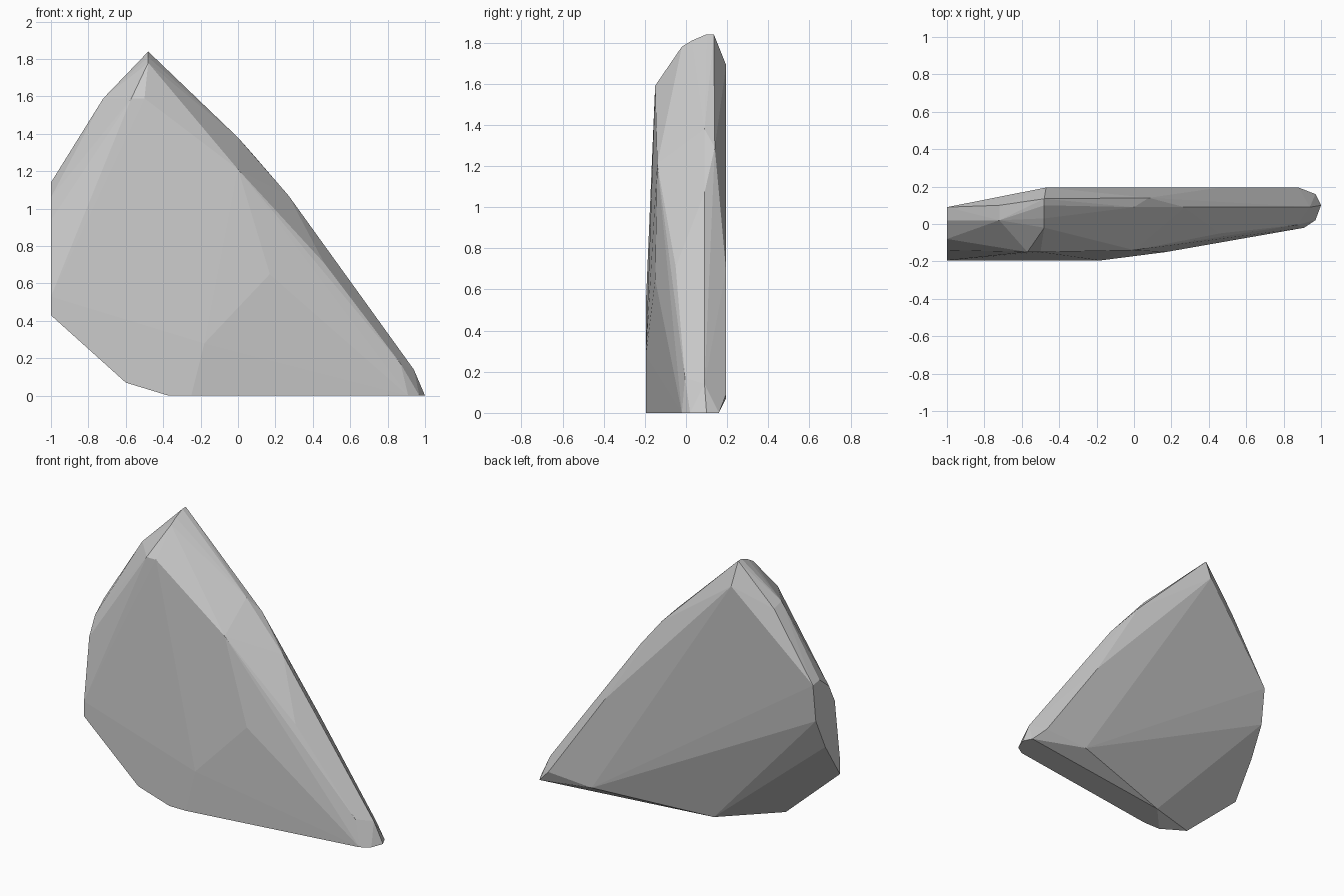
import bpy, bmesh
from math import radians

if "Cube" in bpy.data.objects:
    bpy.data.objects.remove(bpy.data.objects["Cube"])

# Faceted rock slab: hull of front face, rim and back face outlines (x, y, z)
front_face = [(-1, -.195, .53), (-1, -.195, .43), (-.6, -.195, .07), (-.37, -.195, 0),
              (-.25, -.195, 0), (-.18, -.195, .28), (.17, -.15, .65), (0, -.14, 1.21),
              (-.5, -.15, 1.59), (-.57, -.15, 1.59), (.91, -.02, 0), (.87, -.005, .17),
              (.46, -.05, .71)]
left_end = [(-1, -.14, .94), (-1, .02, 1.14), (-1, .09, 1.13), (-1, .06, .88),
            (-1, -.04, .67), (-.72, .02, 1.59), (-.72, .1, 1.57), (-.64, -.11, 1.54),
            (-1, -.08, 1.06)]
crest = [(-.48, -.02, 1.78), (-.48, .03, 1.81), (-.48, .1, 1.84), (-.48, .135, 1.84),
         (0, .09, 1.38), (.08, .14, 1.29), (.27, .09, 1.07), (.94, .09, .14)]
tip = [(1, .1, 0), (.97, .02, 0), (.97, .16, 0)]
back_face = [(-.47, .195, 1.69), (.46, .195, .69), (.88, .195, .09), (.56, .195, .07),
             (-.2, -.01, 0)]

bm = bmesh.new()
for p in front_face + left_end + crest + tip + back_face:
    bm.verts.new(p)
bmesh.ops.convex_hull(bm, input=bm.verts)
loose = [v for v in bm.verts if not v.link_faces]
bmesh.ops.delete(bm, geom=loose, context='VERTS')

# Merge coplanar triangles into clean flat facets
bmesh.ops.dissolve_limit(bm, angle_limit=0.01, verts=bm.verts, edges=bm.edges)
bmesh.ops.recalc_face_normals(bm, faces=bm.faces)
mesh = bpy.data.meshes.new("rock_slab")
bm.to_mesh(mesh)
bm.free()
rock = bpy.data.objects.new("rock_slab", mesh)
bpy.context.collection.objects.link(rock)
